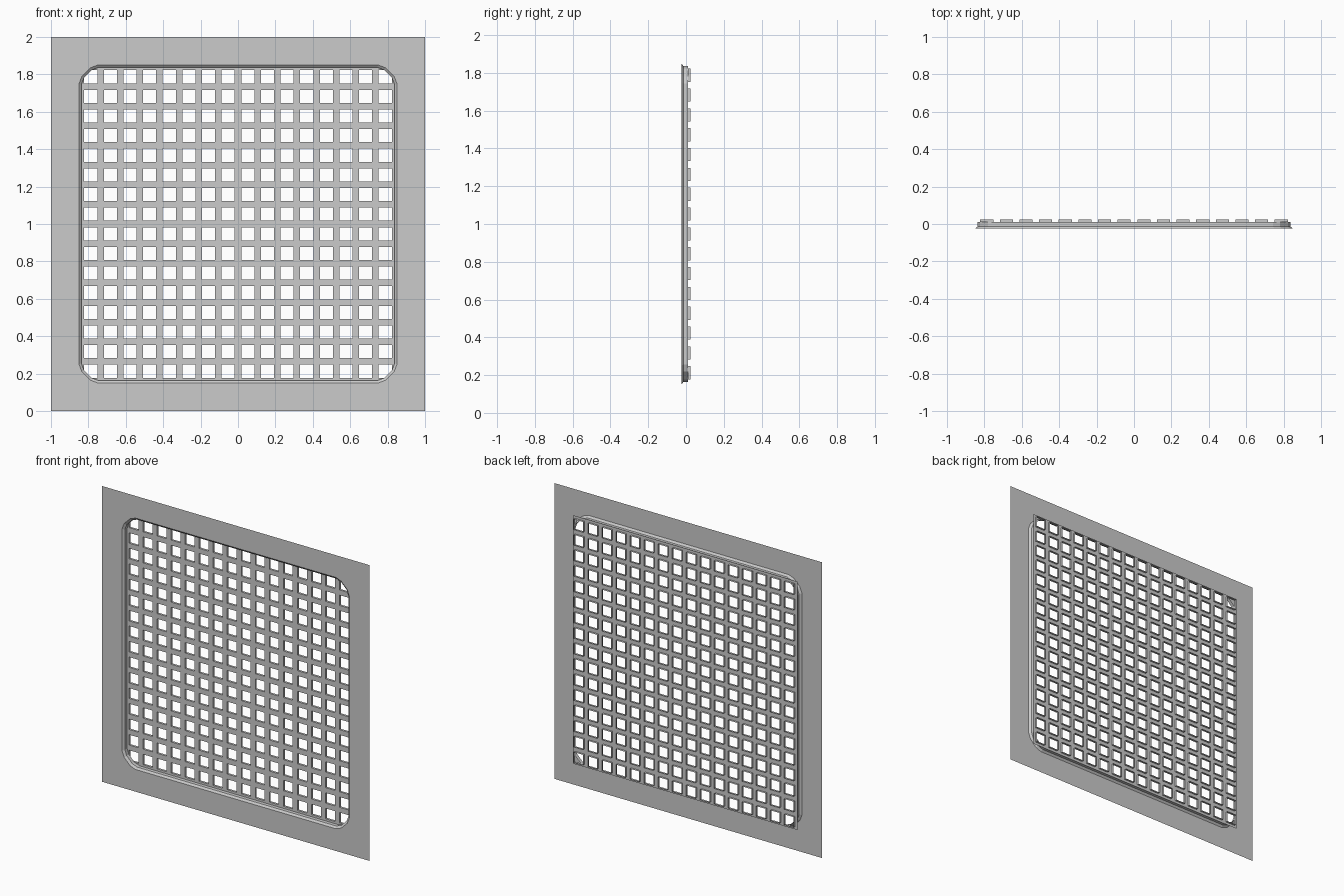
import bpy, bmesh

if "Cube" in bpy.data.objects:
    bpy.data.objects.remove(bpy.data.objects["Cube"])

grey = bpy.data.materials.new("plain grey")
grey.diffuse_color = (0.6, 0.6, 0.6, 1)
grey.use_nodes = True
grey.node_tree.nodes["Principled BSDF"].inputs["Base Color"].default_value = grey.diffuse_color

FRONT, LIP, GRID, BACK = -0.025, -0.014, 0.01, 0.025   # depths along y


def finish(name, bm):
    bmesh.ops.remove_doubles(bm, verts=bm.verts, dist=0.0002)
    me = bpy.data.meshes.new(name)
    bm.to_mesh(me)
    bm.free()
    me.materials.append(grey)
    ob = bpy.data.objects.new(name, me)
    bpy.context.collection.objects.link(ob)


def ring(bm, pts, y):
    return [bm.verts.new((x, y, z + 1)) for x, z in pts]


def four_fold(pts):
    out = []
    for _ in range(4):
        out += pts
        pts = [(-z, x) for x, z in pts]
    return out


def opening(half, s):
    # square outline with clipped, slightly rounded corners
    cuts = [(0, 0.1), (0.015, 0.06), (0.06, 0.015), (0.1, 0)]
    return four_fold([(half - a * s, half - b * s) for a, b in cuts])


def square(cx, cz, h):
    return [(cx + a * h, cz + b * h) for a, b in ((-1, -1), (1, -1), (1, 1), (-1, 1))]


def loft(bm, r0, r1):
    n = len(r0)
    for i in range(n):
        j = (i + 1) % n
        bm.faces.new((r0[i], r0[j], r1[j], r1[i]))


# flat front frame
bm = bmesh.new()
outer = ring(bm, four_fold([(1, 1)]), FRONT)
inner = ring(bm, opening(0.85, 1), FRONT)
for k in range(4):
    p = inner[4 * k:4 * k + 4]
    for i in range(3):
        bm.faces.new((outer[k], p[i + 1], p[i]))
    bm.faces.new((outer[k], outer[(k + 1) % 4], inner[(4 * k + 4) % 16], p[3]))
finish("front_frame", bm)

# bevelled lip and straight wall of the recess
bm = bmesh.new()
a = ring(bm, opening(0.85, 1), FRONT)
b = ring(bm, opening(0.837, 0.93), LIP)
c = ring(bm, opening(0.837, 0.93), GRID)
loft(bm, a, b)
loft(bm, b, c)
finish("recess_rim", bm)

# grille: 16 x 16 cells, each with a square hole and a short sleeve behind it
bm = bmesh.new()
N, PITCH, HOLE = 16, 0.105, 0.035
for i in range(N):
    for j in range(N):
        cx, cz = (i - (N - 1) / 2) * PITCH, (j - (N - 1) / 2) * PITCH
        cell = ring(bm, square(cx, cz, PITCH / 2), GRID)
        hole = ring(bm, square(cx, cz, HOLE), GRID)
        end = ring(bm, square(cx, cz, HOLE), BACK)
        loft(bm, cell, hole)
        loft(bm, hole, end)
finish("grille", bm)
